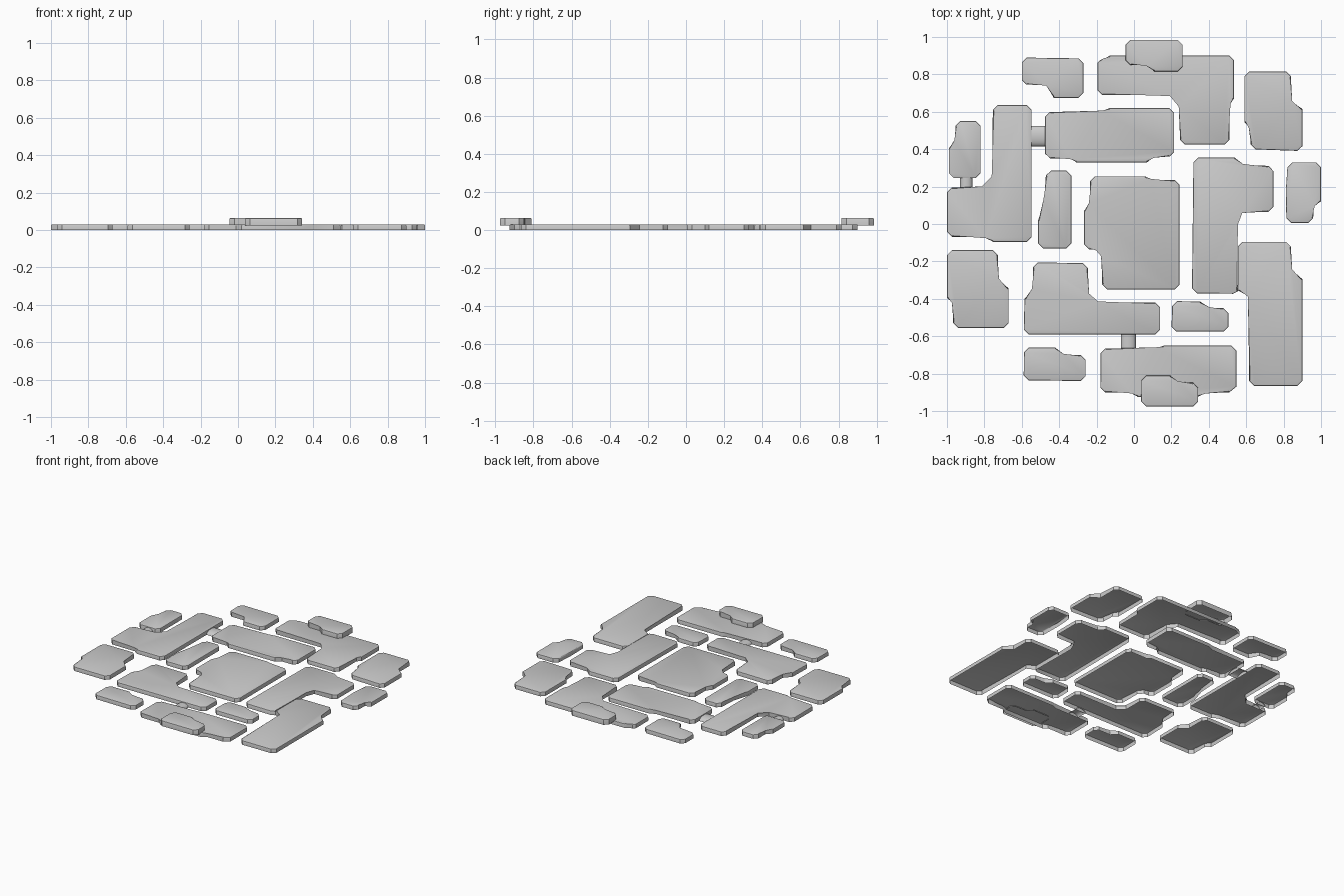
import bpy, bmesh, math
from mathutils import Vector

if "Cube" in bpy.data.objects:
    bpy.data.objects.remove(bpy.data.objects["Cube"])


def finish(bm, name):
    me = bpy.data.meshes.new(name)
    bm.to_mesh(me)
    bm.free()
    ob = bpy.data.objects.new(name, me)
    bpy.context.collection.objects.link(ob)
    bpy.ops.object.select_all(action='DESELECT')
    ob.select_set(True)
    bpy.context.view_layer.objects.active = ob
    bpy.ops.object.shade_smooth_by_angle(angle=math.radians(35))
    return ob


def chamfered(pts, c=0.026):
    """Counter-clockwise outline with sharp convex corners cut."""
    p = [Vector(q) for q in pts]
    n = len(p)
    if sum(p[i].x * p[(i + 1) % n].y - p[(i + 1) % n].x * p[i].y for i in range(n)) < 0:
        p.reverse()
    out = []
    for i in range(n):
        a, b = p[i] - p[i - 1], p[(i + 1) % n] - p[i]
        turn = math.atan2(a.x * b.y - a.y * b.x, a.dot(b))
        if turn > math.radians(65):
            d = min(c, a.length * 0.4, b.length * 0.4)
            out += [p[i] - a.normalized() * d, p[i] + b.normalized() * d]
        else:
            out.append(p[i])
    return out


def plate(name, pts, z0=0.0, z1=0.03):
    """Open-bottomed slab with a softened top edge."""
    bm = bmesh.new()
    o = chamfered(pts)
    n = len(o)
    lo = [bm.verts.new((q.x, q.y, z0)) for q in o]
    hi = [bm.verts.new((q.x, q.y, z1)) for q in o]
    top = bm.faces.new(hi)
    for i in range(n):
        j = (i + 1) % n
        bm.faces.new((lo[i], lo[j], hi[j], hi[i]))
    bmesh.ops.bevel(bm, geom=list(top.edges), offset=0.006, segments=2,
                    profile=0.5, affect='EDGES')
    finish(bm, name)


def link(name, x, y, length, width, angle=0.0, h=0.024):
    """Low half-round bridge between neighbouring slabs."""
    bm = bmesh.new()
    ca, sa = math.cos(angle), math.sin(angle)
    rows = []
    for k in range(11):
        t = math.pi * k / 10
        v, z = width / 2 * math.cos(t), h * math.sin(t)
        rows.append([bm.verts.new((x + u * ca - v * sa, y + u * sa + v * ca, z))
                     for u in (-length / 2, length / 2)])
    for r, s in zip(rows, rows[1:]):
        bm.faces.new((r[0], r[1], s[1], s[0]))
    finish(bm, name)


# back row
plate("slab_back_left", [(-.6, .745), (-.465, .745), (-.43, .675), (-.27, .675), (-.27, .885), (-.6, .89)])
plate("slab_back_corner", [(-.195, .69), (.195, .69), (.245, .63), (.245, .425), (.51, .425), (.51, .645),
                           (.535, .67), (.535, .9), (-.13, .9), (-.16, .88), (-.195, .875)])
plate("raised_slab_back", [(-.045, .85), (.07, .85), (.11, .815), (.26, .815), (.26, .985), (-.045, .985)],
      0.025, 0.064)
plate("slab_back_right", [(.59, .815), (.84, .815), (.84, .655), (.9, .615), (.9, .39), (.625, .4),
                          (.62, .515), (.59, .545)])

# left side
plate("slab_left_corner", [(-.755, .635), (-.547, .635), (-.547, -.095), (-.755, -.095), (-.79, -.07), (-1, -.068),
                           (-1, .195), (-.81, .195), (-.755, .25)])
plate("slab_left_small", [(-.955, .55), (-.82, .55), (-.82, .245), (-.99, .245), (-.99, .405), (-.955, .445)])
plate("slab_left_front", [(-1, -.14), (-.728, -.14), (-.728, -.295), (-.67, -.345), (-.67, -.555),
                          (-.967, -.555), (-.967, -.42), (-1, -.395)])

# middle
plate("slab_long", [(-.475, .6), (-.175, .6), (-.13, .62), (.215, .62), (.215, .36), (.105, .36),
                    (.07, .33), (-.31, .33), (-.335, .352), (-.475, .35)])
plate("slab_narrow", [(-.47, .285), (-.335, .285), (-.335, -.13), (-.512, -.13), (-.512, .02), (-.478, .13)])
plate("slab_centre", [(-.235, .255), (.06, .255), (.09, .235), (.243, .235), (.243, -.35), (-.17, -.35),
                      (-.17, -.17), (-.2, -.135), (-.267, -.135), (-.267, .07), (-.235, .11)])

# right side
plate("slab_right_tee", [(.318, .355), (.54, .355), (.58, .315), (.745, .31), (.745, .065), (.575, .065),
                         (.55, .0), (.555, -.36), (.53, -.373), (.31, -.37)])
plate("slab_right_front", [(.555, -.095), (.84, -.095), (.84, -.245), (.9, -.295), (.9, -.865),
                           (.615, -.865), (.615, -.385), (.555, -.355)])
plate("slab_right_small", [(.822, .33), (1, .33), (1, .12), (.96, .1), (.957, .005), (.815, .005), (.812, .18)])

# front row
plate("slab_front_corner", [(-.54, -.205), (-.246, -.21), (-.246, -.375), (-.195, -.42), (.14, -.42),
                            (.14, -.59), (-.59, -.59), (-.585, -.4), (-.54, -.35)])
plate("slab_front_small", [(.205, -.412), (.355, -.415), (.4, -.45), (.505, -.45), (.505, -.575), (.2, -.575)])
plate("slab_front_left", [(-.588, -.66), (-.42, -.66), (-.38, -.7), (-.258, -.7), (-.258, -.84), (-.59, -.835)])
plate("slab_front_long", [(-.178, -.665), (.12, -.665), (.16, -.65), (.547, -.65), (.547, -.87), (.51, -.9),
                          (.385, -.9), (.34, -.925), (.02, -.925), (-.01, -.9), (-.18, -.9)])
plate("raised_slab_front", [(.04, -.81), (.195, -.81), (.23, -.845), (.343, -.85), (.343, -.975), (.038, -.975)],
      0.025, 0.064)

# half-round links
link("link_back", -.51, .47, .08, .11)
link("link_left", -.897, .218, .065, .066, math.pi / 2)
link("link_front", -.03, -.625, .08, .08, math.pi / 2)
